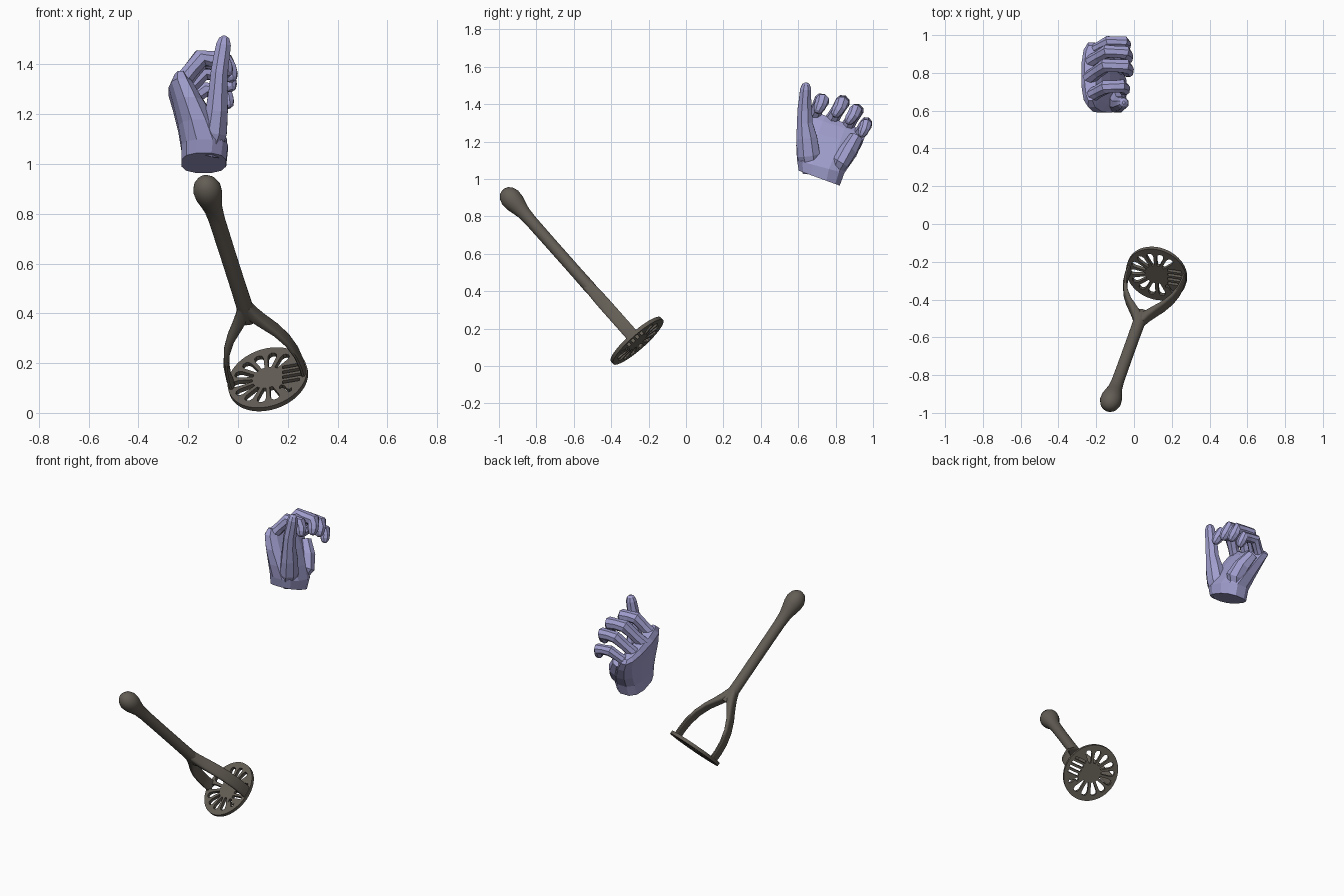
import bpy, bmesh
from math import sin, cos, pi, radians, sqrt
from mathutils import Vector, Matrix

cube = bpy.data.objects.get("Cube")
if cube:
    bpy.data.objects.remove(cube, do_unlink=True)


def material(name, rgb):
    m = bpy.data.materials.new(name)
    m.use_nodes = True
    m.diffuse_color = (*rgb, 1)
    m.node_tree.nodes["Principled BSDF"].inputs["Base Color"].default_value = (*rgb, 1)
    return m


BROWN = material("dark brown metal", (0.125, 0.11, 0.09))
LILAC = material("lilac skin", (0.35, 0.34, 0.61))


def finish(name, mesh, mat, matrix=Matrix(), smooth=None):
    obj = bpy.data.objects.new(name, mesh)
    bpy.context.collection.objects.link(obj)
    mesh.materials.clear()
    mesh.materials.append(mat)
    obj.matrix_world = matrix
    if smooth:
        bpy.ops.object.select_all(action='DESELECT')
        obj.select_set(True)
        bpy.context.view_layer.objects.active = obj
        bpy.ops.object.shade_smooth_by_angle(angle=radians(smooth))
    return obj


def loft(name, rings, mat, **kw):
    """Skin a list of equal rings and cap both ends."""
    bm = bmesh.new()
    loops = [[bm.verts.new(p) for p in ring] for ring in rings]
    n = len(loops[0])
    for lo, hi in zip(loops, loops[1:]):
        for i in range(n):
            j = (i + 1) % n
            bm.faces.new((lo[i], lo[j], hi[j], hi[i]))
    bm.faces.new(loops[0][::-1])
    bm.faces.new(loops[-1])
    bmesh.ops.recalc_face_normals(bm, faces=bm.faces)
    mesh = bpy.data.meshes.new(name)
    bm.to_mesh(mesh)
    bm.free()
    return finish(name, mesh, mat, **kw)


def tube(name, path, sizes, sides, ref, mat, power=1.0, **kw):
    """Sweep an oval along a path; sizes are (along ref, across ref)."""
    pts = [Vector(p) for p in path]
    rings = []
    for k, p in enumerate(pts):
        t = (pts[min(k + 1, len(pts) - 1)] - pts[max(k - 1, 0)]).normalized()
        a = Vector(ref)
        a = (a - t * a.dot(t)).normalized()
        b = t.cross(a)
        ring = []
        for i in range(sides):
            w = 2 * pi * (i + 0.5) / sides
            c, s = [abs(f) ** power * (1 if f > 0 else -1) for f in (cos(w), sin(w))]
            ring.append(p + a * sizes[k][0] * c + b * sizes[k][1] * s)
        rings.append(ring)
    return loft(name, rings, mat, **kw)


# Masher frame: local z runs up the handle, the disc lies in local xy
n = Vector((-0.233, -0.645, 0.728)).normalized()
u = (Vector((1, 0, 0)) - n * n.x).normalized()
v = n.cross(u)
FRAME = Matrix((u, v, n)).transposed().to_4x4()
FRAME.translation = (0.12, -0.262, 0.135)

# Handle with a rounded knob, flaring where it meets the fork
profile = [(0.325, 0.028, 0.035), (0.35, 0.031, 0.036), (0.4, 0.033, 0.033),
           (0.5, 0.032, 0.032), (0.7, 0.032, 0.032), (0.88, 0.033, 0.033),
           (0.94, 0.037, 0.037), (0.98, 0.046, 0.046), (1.015, 0.055, 0.055),
           (1.05, 0.057, 0.057), (1.08, 0.047, 0.047), (1.1, 0.03, 0.03), (1.108, 0.01, 0.01)]
tube("handle", [(0, 0, p[0]) for p in profile], [p[1:] for p in profile],
     24, (0, 1, 0), BROWN, matrix=FRAME, smooth=40)

# Two flat arms sweeping out to the disc edge
arm = [(0.005, 0.4), (0.022, 0.355), (0.055, 0.305), (0.093, 0.25), (0.125, 0.185),
       (0.144, 0.115), (0.15, 0.05), (0.148, -0.004)]
widths = [(0.03, 0.024), (0.032, 0.025), (0.034, 0.019), (0.035, 0.014),
          (0.035, 0.012), (0.035, 0.011), (0.035, 0.01), (0.035, 0.01)]
for label, side in (("left", 1), ("right", -1)):
    tube(label + "_fork_arm", [(side * x, 0, z) for x, z in arm], widths,
         16, (0, 1, 0), BROWN, power=0.6, matrix=FRAME, smooth=40)

# Perforated disc: outline plus hole outlines in one filled curve
outlines = [[(0.164 * cos(i * pi / 32), 0.178 * sin(i * pi / 32)) for i in range(64)]]
half = [(0.062, 0.006), (0.09, 0.012), (0.12, 0.018), (0.136, 0.016), (0.144, 0.007)]
petal = half + [(r, -w) for r, w in half[::-1]]
for k in range(10):
    a = radians(55 + 25.5 * k)
    outlines.append([(r * cos(a) - w * sin(a), r * sin(a) + w * cos(a)) for r, w in petal])
for y in (-0.045, -0.015, 0.015, 0.045):
    end = sqrt(0.141 ** 2 - y * y)
    outlines.append([(0.062, y - 0.008), (end, y - 0.008), (end, y + 0.008), (0.062, y + 0.008)])
wave = [(0.05 + 0.005 * i, -0.075 - 0.002 * i + 0.012 * sin(0.2 * pi * i)) for i in range(11)]
outlines.append([(x, y + 0.008) for x, y in wave] + [(x, y - 0.008) for x, y in wave[::-1]])

curve = bpy.data.curves.new("disc_outline", 'CURVE')
curve.dimensions = '2D'
curve.fill_mode = 'BOTH'
curve.extrude = 0.01
for pts in outlines:
    spline = curve.splines.new('POLY')
    spline.points.add(len(pts) - 1)
    for sp, (x, y) in zip(spline.points, pts):
        sp.co = (x, y, 0, 1)
    spline.use_cyclic_u = True
helper = bpy.data.objects.new("disc_outline", curve)
bpy.context.collection.objects.link(helper)
bpy.context.view_layer.update()
evaluated = helper.evaluated_get(bpy.context.evaluated_depsgraph_get())
disc = bpy.data.meshes.new_from_object(evaluated)
bpy.data.objects.remove(helper, do_unlink=True)
finish("mashing_disc", disc, BROWN, matrix=FRAME, smooth=35)

# Palm: slanted sections as x range, y range, z at front and back
sections = [(-0.23, -0.045, 0.6, 0.825, 1.045, 0.963),
            (-0.23, -0.038, 0.59, 0.85, 1.1, 1.03),
            (-0.242, -0.075, 0.585, 0.9, 1.18, 1.1),
            (-0.262, -0.125, 0.59, 0.945, 1.27, 1.18),
            (-0.28, -0.17, 0.615, 0.965, 1.345, 1.235),
            (-0.262, -0.2, 0.65, 0.95, 1.375, 1.26)]
rings = []
for x0, x1, y0, y1, z0, z1 in sections:
    ring = []
    for i in range(12):
        w = 2 * pi * (i + 0.5) / 12
        c, s = [abs(f) ** 0.8 * (1 if f > 0 else -1) for f in (cos(w), sin(w))]
        ring.append(((x0 + x1) / 2 + (x1 - x0) / 2 * c, (y0 + y1) / 2 + (y1 - y0) / 2 * s,
                     (z0 + z1) / 2 + (z1 - z0) / 2 * s))
    rings.append(ring)
loft("palm", rings, LILAC)


def digit(name, joints, radius, ref):
    """Faceted finger: narrower between joints, rounded at the tip."""
    pts = [Vector(j) for j in joints]
    path, sizes = [], []
    for a, b in zip(pts, pts[1:]):
        path += [a, a.lerp(b, 0.5)]
        sizes += [radius, radius * 0.9]
    d = (pts[-1] - pts[-2]).normalized()
    path += [pts[-1], pts[-1] + d * radius * 0.6, pts[-1] + d * radius * 0.85]
    sizes += [radius * 0.85, radius * 0.6, radius * 0.25]
    tube(name, path, [(s, s) for s in sizes], 8, ref, LILAC)


# Curled fingers: knuckle, two bends, tip
fingers = {
    "index": ([(-0.235, 0.675, 1.32), (-0.15, 0.725, 1.425), (-0.065, 0.73, 1.42), (-0.05, 0.712, 1.38)], 0.038),
    "middle": ([(-0.24, 0.77, 1.3), (-0.15, 0.84, 1.415), (-0.045, 0.835, 1.405), (-0.032, 0.808, 1.36)], 0.039),
    "ring": ([(-0.235, 0.855, 1.265), (-0.14, 0.915, 1.37), (-0.045, 0.908, 1.365), (-0.034, 0.878, 1.32)], 0.037),
    "little": ([(-0.22, 0.915, 1.23), (-0.135, 0.965, 1.3), (-0.052, 0.963, 1.29), (-0.042, 0.945, 1.25)], 0.033)}
for label, (joints, radius) in fingers.items():
    digit(label + "_finger", joints, radius, (0, 1, 0))

# Upright thumb with a broad base, and the heel of the palm
tube("thumb", [(-0.12, 0.67, 1.04), (-0.095, 0.655, 1.13), (-0.085, 0.645, 1.22), (-0.08, 0.635, 1.3),
               (-0.075, 0.635, 1.37), (-0.066, 0.637, 1.43), (-0.058, 0.64, 1.48), (-0.055, 0.642, 1.505),
               (-0.054, 0.643, 1.515)],
     [(0.05, 0.05), (0.066, 0.055), (0.06, 0.048), (0.045, 0.04), (0.042, 0.037), (0.035, 0.035),
      (0.032, 0.032), (0.022, 0.022), (0.008, 0.008)], 8, (0, 1, 0), LILAC)
tube("palm_heel", [(-0.12, 0.79, 1.02), (-0.1, 0.825, 1.09), (-0.12, 0.87, 1.15), (-0.16, 0.91, 1.22)],
     [(0.03, 0.03), (0.05, 0.06), (0.05, 0.055), (0.04, 0.04)], 8, (0, 1, 0), LILAC)
